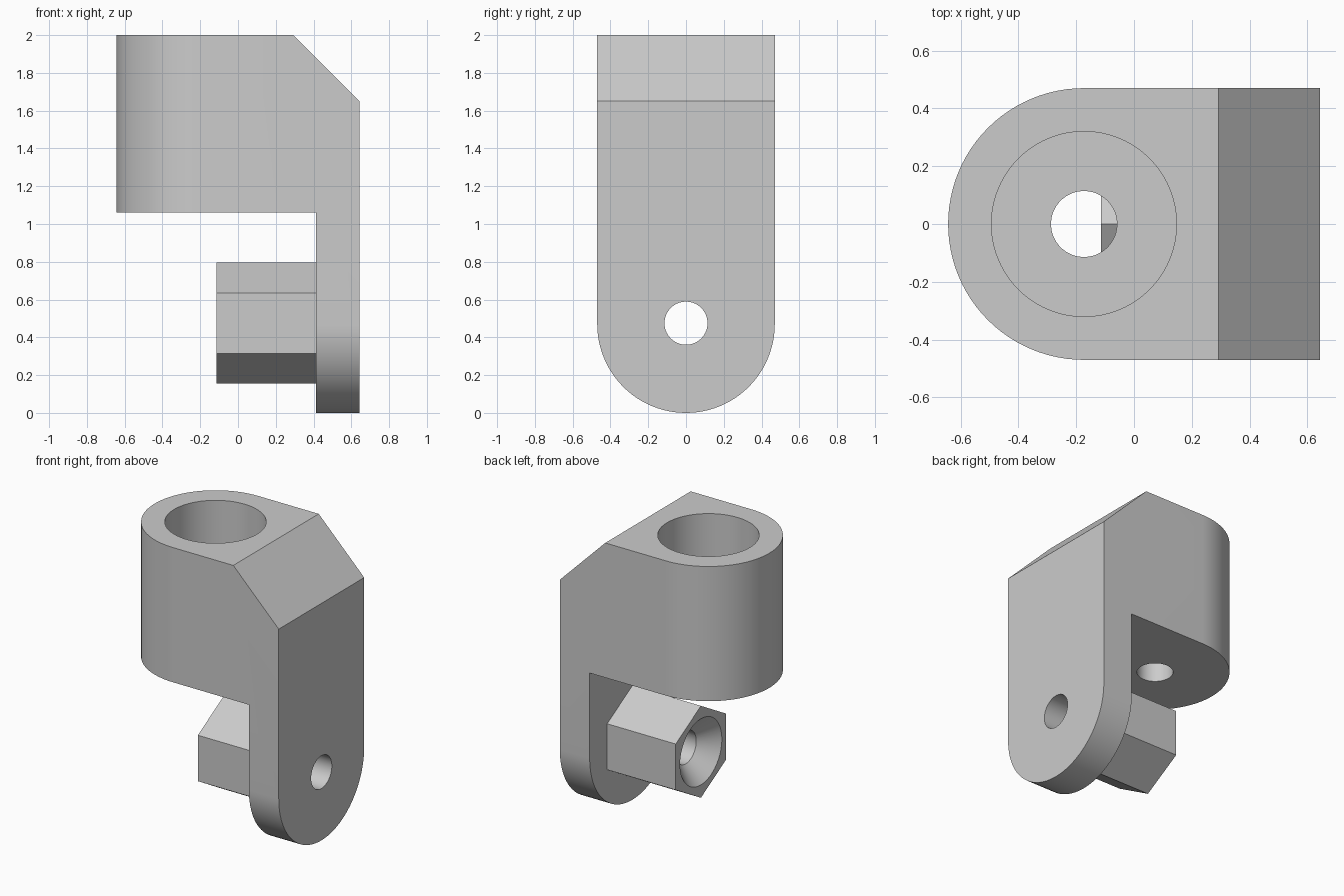
import bpy, bmesh, math
from mathutils import Matrix

cube = bpy.data.objects.get("Cube")
if cube:
    bpy.data.objects.remove(cube, do_unlink=True)

# Main dimensions
X0, X1, TOP = -0.643, 0.643, 2.0
R = 0.47                      # rounded end radius of both lugs
PLATE_X, HEAD_Z = 0.413, 1.062
HEAD_X, BOLT_Z = X0 + R, R + 0.005
CHAMFER = 0.35
BORE_R, HOLE_R, FLOOR = 0.32, 0.114, 0.23
BOSS_X, BOSS_R, SINK_R = -0.115, 0.32, 0.23
SEGS = 96

grey = bpy.data.materials.new("plain_grey")
grey.use_nodes = True
colour = (0.6, 0.6, 0.6, 1)
grey.diffuse_color = colour
grey.node_tree.nodes["Principled BSDF"].inputs["Base Color"].default_value = colour


def add_object(name, bm):
    bmesh.ops.recalc_face_normals(bm, faces=bm.faces)
    mesh = bpy.data.meshes.new(name)
    bm.to_mesh(mesh)
    bm.free()
    mesh.materials.append(grey)
    obj = bpy.data.objects.new(name, mesh)
    bpy.context.collection.objects.link(obj)
    return obj


def prism(name, points, offset):
    """Extrude a closed outline of 3D points along offset."""
    bm = bmesh.new()
    face = bm.faces.new([bm.verts.new(p) for p in points])
    new = bmesh.ops.extrude_face_region(bm, geom=[face], use_keep_orig=True)
    verts = [g for g in new["geom"] if isinstance(g, bmesh.types.BMVert)]
    bmesh.ops.translate(bm, verts=verts, vec=offset)
    return add_object(name, bm)


def cylinder(name, axis, start, end, centre, r1, r2=None, sides=SEGS):
    """Cylinder or cone along x (centre = z) or z (centre = x), at y = 0."""
    bm = bmesh.new()
    bmesh.ops.create_cone(bm, cap_ends=True, segments=sides, radius1=r1,
                          radius2=r1 if r2 is None else r2, depth=end - start)
    mid = (start + end) / 2
    if axis == "x":
        place = Matrix.Translation((mid, 0, centre)) @ Matrix.Rotation(math.pi / 2, 4, "Y")
        if sides == 6:        # point the hexagon's corner upwards
            place = place @ Matrix.Rotation(math.pi / 2, 4, "Z")
    else:
        place = Matrix.Translation((centre, 0, mid))
    bmesh.ops.transform(bm, matrix=place, verts=bm.verts)
    return add_object(name, bm)


def combine(target, other, operation):
    mod = target.modifiers.new("cut", "BOOLEAN")
    mod.operation, mod.solver, mod.object = operation, "EXACT", other
    bpy.context.view_layer.objects.active = target
    bpy.ops.object.modifier_apply(modifier=mod.name)
    bpy.data.objects.remove(other, do_unlink=True)


def half_circle():
    angles = [math.pi * i / (SEGS // 2) for i in range(SEGS // 2 + 1)]
    return [(R * math.cos(a), R * math.sin(a)) for a in angles]


# Bracket: side profile extruded through its width
profile = [(X0 - 0.1, HEAD_Z), (PLATE_X, HEAD_Z), (PLATE_X, -0.1), (X1, -0.1),
           (X1, TOP - CHAMFER), (X1 - CHAMFER, TOP), (X0 - 0.1, TOP)]
bracket = prism("bracket", [(x, -R - 0.1, z) for x, z in profile], (0, 2 * R + 0.2, 0))

# Round the head in plan and the plate's foot in side view
plan = [(HEAD_X - s, c, -1) for c, s in half_circle()] + [(1, -R, -1), (1, R, -1)]
combine(bracket, prism("plan_trim", plan, (0, 0, 4)), "INTERSECT")
side = [(-1, c, R - s) for c, s in half_circle()] + [(-1, -R, 3), (-1, R, 3)]
combine(bracket, prism("side_trim", side, (2, 0, 0)), "INTERSECT")

# Hexagonal boss on the inside of the plate
combine(bracket, cylinder("boss", "x", BOSS_X, PLATE_X + 0.1, BOLT_Z, BOSS_R, sides=6), "UNION")

# Bore and through hole in the head
combine(bracket, cylinder("bore", "z", HEAD_Z + FLOOR, TOP + 0.2, HEAD_X, BORE_R), "DIFFERENCE")
combine(bracket, cylinder("head_hole", "z", HEAD_Z - 0.1, TOP, HEAD_X, HOLE_R), "DIFFERENCE")

# Bolt hole through plate and boss, with a 45 degree countersink
combine(bracket, cylinder("bolt_hole", "x", BOSS_X - 0.1, X1 + 0.1, BOLT_Z, HOLE_R), "DIFFERENCE")
extra = 0.05
combine(bracket, cylinder("countersink", "x", BOSS_X - extra, BOSS_X + SINK_R - HOLE_R + 0.02,
                          BOLT_Z, SINK_R + extra, HOLE_R - 0.02), "DIFFERENCE")

bpy.ops.object.select_all(action="DESELECT")
bracket.select_set(True)
bpy.context.view_layer.objects.active = bracket
bpy.ops.object.shade_smooth_by_angle(angle=math.radians(30))
